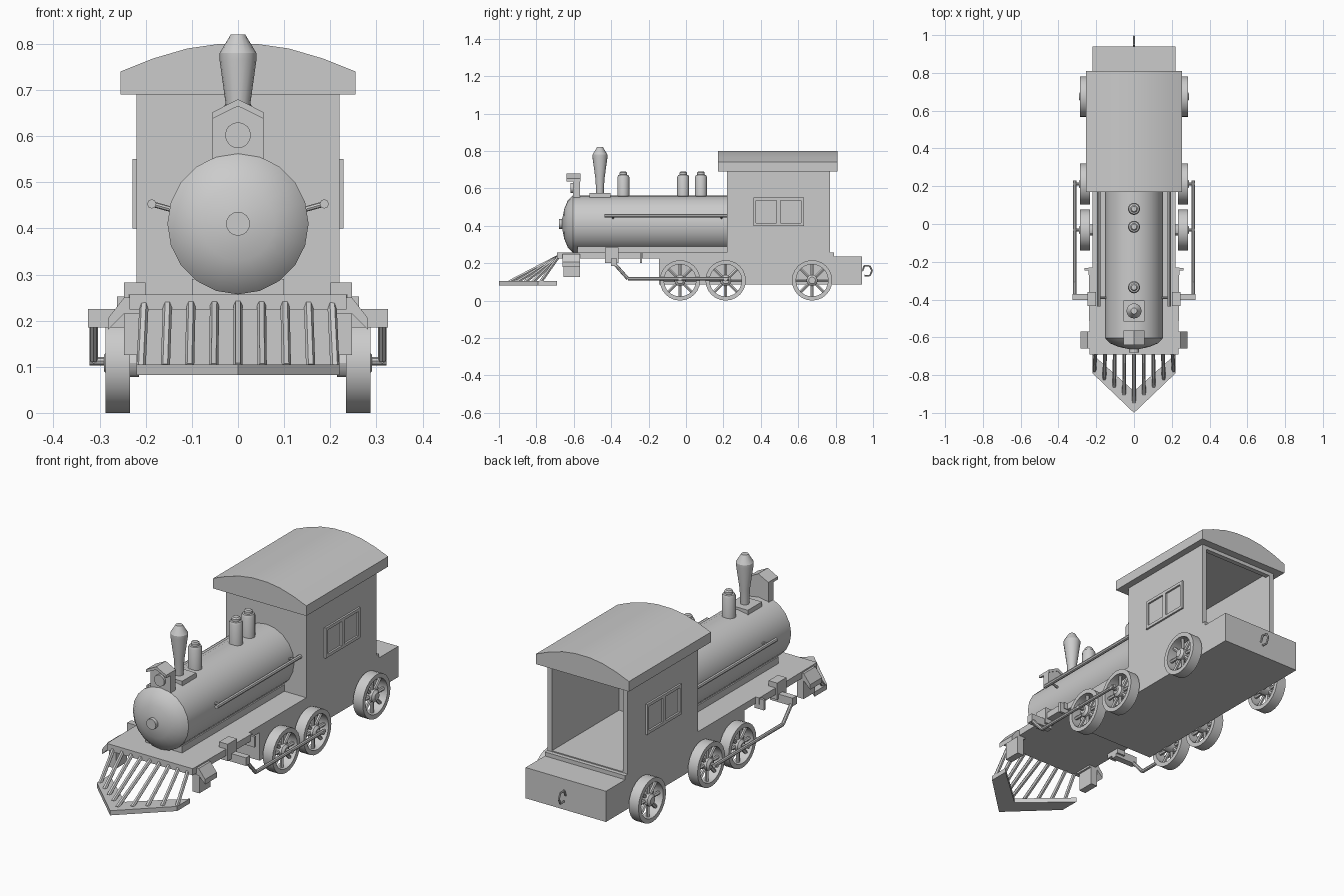
import bpy, bmesh, math
from mathutils import Vector

if "Cube" in bpy.data.objects:
    bpy.data.objects.remove(bpy.data.objects["Cube"])


def mesh(name, verts, faces):
    bm = bmesh.new()
    vs = [bm.verts.new(v) for v in verts]
    for f in faces:
        bm.faces.new([vs[i] for i in f])
    bmesh.ops.recalc_face_normals(bm, faces=bm.faces)
    me = bpy.data.meshes.new(name)
    bm.to_mesh(me)
    bm.free()
    ob = bpy.data.objects.new(name, me)
    bpy.context.collection.objects.link(ob)
    return ob


def prism(name, pts, axis, lo, hi):
    """Extrude a 2D outline along an axis; outline is (y,z), (x,z) or (x,y)."""
    place = {'x': lambda a, b, h: (h, a, b), 'y': lambda a, b, h: (a, h, b),
             'z': lambda a, b, h: (a, b, h)}[axis]
    n = len(pts)
    verts = [place(a, b, h) for h in (lo, hi) for a, b in pts]
    faces = [range(n), range(n, 2 * n)]
    faces += [(i, (i + 1) % n, n + (i + 1) % n, n + i) for i in range(n)]
    return mesh(name, verts, faces)


def box(name, x0, x1, y0, y1, z0, z1):
    return prism(name, [(x0, y0), (x1, y0), (x1, y1), (x0, y1)], 'z', z0, z1)


def lathe(name, prof, axis, centre, n=20, ring=False):
    """Revolve (radius, height) points; ring closes the profile on itself."""
    place = {'x': lambda a, b, h: (h, a, b), 'y': lambda a, b, h: (a, h, b),
             'z': lambda a, b, h: (a, b, h)}[axis]
    c, m = Vector(centre), len(prof)
    verts = [c + Vector(place(r * math.cos(2 * math.pi * k / n), r * math.sin(2 * math.pi * k / n), h))
             for r, h in prof for k in range(n)]
    faces = [(i * n + k, i * n + (k + 1) % n, (i + 1) % m * n + (k + 1) % n, (i + 1) % m * n + k)
             for i in range(m if ring else m - 1) for k in range(n)]
    if not ring:
        faces += [range(n), range((m - 1) * n, m * n)]
    return mesh(name, verts, faces)


def rod(name, p, q, r, n=8):
    p, q = Vector(p), Vector(q)
    ob = lathe(name, [(r, 0), (r, (q - p).length)], 'z', (0, 0, 0), n)
    ob.data.transform((q - p).to_track_quat('Z', 'Y').to_matrix().to_4x4())
    ob.location = p
    return ob


# Chassis and running plate
box("rear_frame", -.22, .22, -.145, .94, .085, .237)
prism("running_plate", [(-.235, -.69), (.235, -.69), (.24, -.23), (.22, -.23), (.22, .79),
                        (-.22, .79), (-.22, -.23), (-.24, -.23)], 'z', .224, .257)

# Boiler with domed nose
lathe("boiler", [(.153, .23), (.153, -.604), (.126, -.632), (.08, -.651), (.026, -.662)], 'y', (0, 0, .41))
lathe("nose_button", [(.026, -.65), (.026, -.68)], 'y', (0, 0, .41), 16)
box("boiler_saddle", -.1, .1, -.58, .22, .25, .29)

# Chimney and domes
box("chimney_base", -.055, .055, -.515, -.405, .545, .575)
lathe("chimney", [(.02, .57), (.024, .65), (.04, .765), (.04, .78), (.016, .82)], 'z', (0, -.46, 0), 16)
for i, y in enumerate((-.335, -.015, .08)):
    lathe(f"dome_{i}", [(.032, .54), (.032, .66), (.027, .671), (.02, .673), (.02, .684), (.014, .69)],
          'z', (0, y, 0), 16)

# Headlamp
box("lamp_body", -.055, .055, -.605, -.568, .53, .65)
prism("lamp_roof", [(-.055, .638), (0, .665), (.055, .638), (.055, .652), (0, .68), (-.055, .652)],
      'y', -.64, -.565)
prism("lamp_gable", [(-.054, .64), (.054, .64), (0, .668)], 'y', -.605, -.568)
lathe("lamp_lens", [(.028, -.6), (.028, -.617)], 'y', (0, 0, .602), 16)

# Cab, open at the back
box("cab_front", -.22, .22, .22, .245, .25, .70)
box("cab_floor", -.22, .22, .22, .77, .25, .262)
box("cab_lintel", -.22, .22, .745, .77, .672, .70)
edge = [(.255, .74), (.185, .768), (.11, .79), (.04, .80)]
prism("cab_roof", [(-.255, .69), (.255, .69)] + edge + [(-x, z) for x, z in reversed(edge)], 'y', .17, .81)

# Cowcatcher
prism("cowcatcher_foot", [(0, -1), (.22, -.79), (.22, -.69), (0, -.885), (-.22, -.69), (-.22, -.79)],
      'z', .082, .105)
for i in range(-4, 5):
    x = i * .0525
    rod(f"cowcatcher_bar_{i + 4}", (x * .97, -.68, .238), (x, -.945 + abs(x) * .8, .1), .01, 6)

# Coupling hook
hook = [(.93, .16), (.944, .16), (.953, .186), (.982, .186), (.995, .16), (.982, .132), (.955, .134)]
for i in range(len(hook) - 1):
    rod(f"coupling_hook_{i}", (0, *hook[i]), (0, *hook[i + 1]), .005, 6)

for s, side in ((-1, "left"), (1, "right")):
    # Cab side and window
    box("cab_side_" + side, s * .195, s * .22, .22, .77, .25, .70)
    for y0, y1, z0, z1 in ((.36, .63, .535, .55), (.36, .63, .40, .415), (.36, .375, .415, .535),
                           (.615, .63, .415, .535), (.485, .505, .415, .535)):
        box("window_frame_" + side, s * .215, s * .229, y0, y1, z0, z1)

    # Handrail and its strut
    rod("handrail_" + side, (s * .187, -.437, .453), (s * .187, .225, .453), .01)
    for y in (-.39, .19):
        rod("handrail_strut_" + side, (s * .14, y, .44), (s * .187, y, .453), .006)

    # Wheels with spokes
    for i, y in enumerate((-.032, .212, .674)):
        w = f"wheel_{side}_{i}_"
        c = (0, y, .108)
        lathe(w + "rim", [(.108, s * .234), (.108, s * .287), (.086, s * .287), (.086, s * .234)],
              'x', c, 24, True)
        lathe(w + "hub", [(.03, s * .215), (.03, s * .28), (.018, s * .29)], 'x', c, 12)
        for k in range(8):
            a = math.pi * k / 4
            d = Vector((0, math.cos(a), math.sin(a)))
            o = Vector((s * .262, y, .108))
            rod(w + f"spoke_{k}", o + d * .02, o + d * .09, .009, 6)

    # Drive rod hanging from the side bracket to the wheels
    x = s * .313
    path = [(x, -.385, .20), (x, -.31, .116), (x, .23, .116)]
    for p, q in zip(path, path[1:]):
        rod("drive_rod_" + side, p, q, .009)
    for y in (-.032, .212):
        rod("crank_pin_" + side, (s * .26, y, .112), (s * .322, y, .112), .009)
    box("rod_bracket_" + side, s * .2, s * .247, -.433, -.36, .2, .283)
    box("rod_hanger_" + side, s * .2, s * .325, -.402, -.37, .185, .225)
    box("plate_bracket_" + side, s * .21, s * .262, -.246, -.234, .2, .252)

    # Sloped front step
    prism("front_step_" + side, [(s * .2, .25), (s * .247, .25), (s * .282, .205), (s * .282, .18),
                                 (s * .247, .215), (s * .2, .215)], 'y', -.66, -.568)
    box("step_block_" + side, s * .21, s * .247, -.655, -.568, .125, .23)

# Smooth round parts, keep edges sharp
bpy.ops.object.select_all(action='SELECT')
bpy.context.view_layer.objects.active = bpy.data.objects["boiler"]
bpy.ops.object.shade_smooth_by_angle(angle=math.radians(30))
